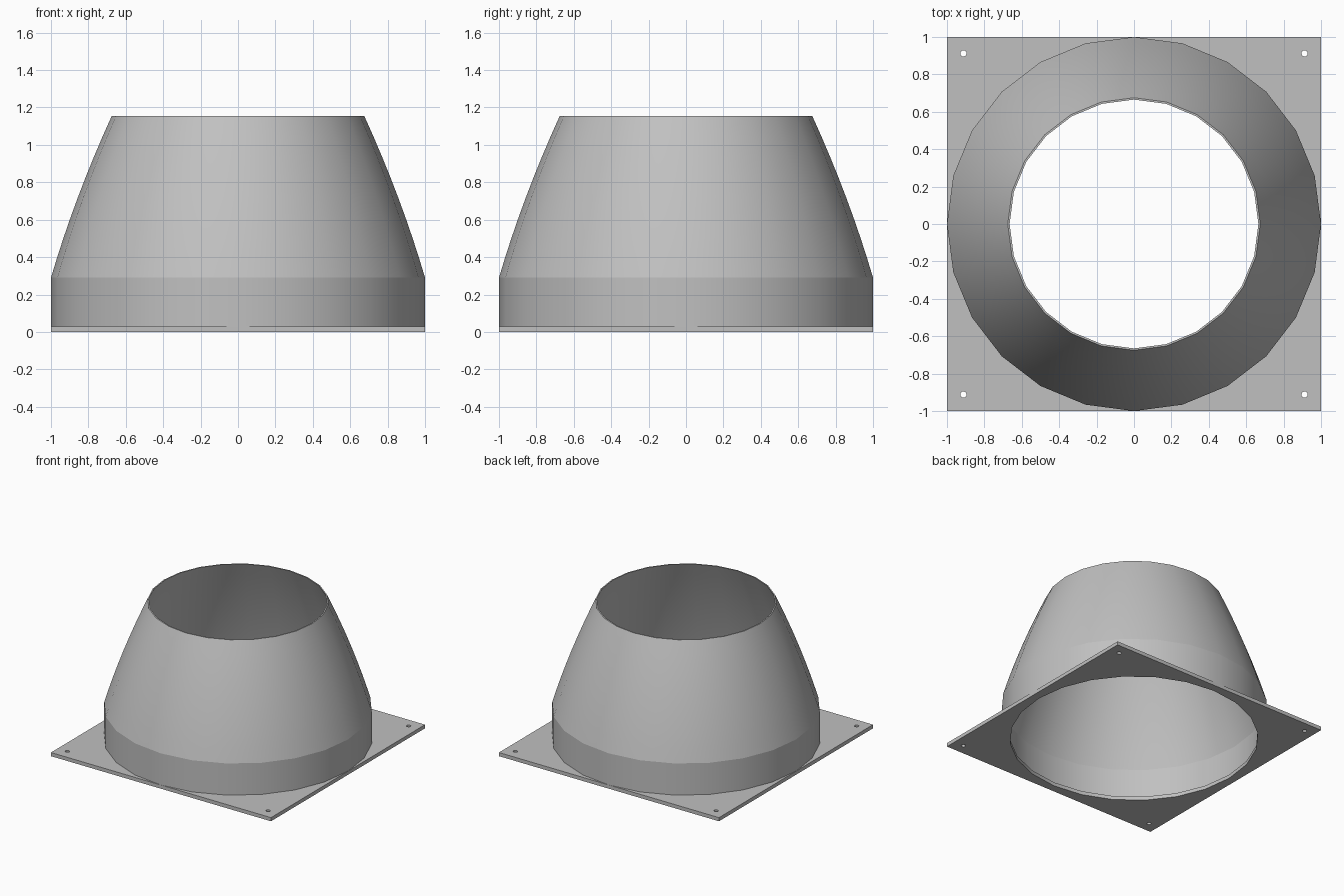
import bpy, bmesh, math

SIDES = 24
PLATE_TOP, COLLAR_TOP, TOP = 0.03, 0.29, 1.155
R_BASE, R_TOP = 1.0, 0.675
HOLE_R, BOLT_R, BOLT_POS = 0.935, 0.017, 0.912

cube = bpy.data.objects.get("Cube")
if cube:
    bpy.data.objects.remove(cube, do_unlink=True)

grey = bpy.data.materials.new("light_grey_metal")
grey.use_nodes = True
COLOUR = (0.53, 0.53, 0.53, 1)
grey.diffuse_color = COLOUR
grey.node_tree.nodes["Principled BSDF"].inputs["Base Color"].default_value = COLOUR


def finish(name, bm, angle):
    bmesh.ops.recalc_face_normals(bm, faces=bm.faces)
    mesh = bpy.data.meshes.new(name)
    bm.to_mesh(mesh)
    bm.free()
    mesh.materials.append(grey)
    ob = bpy.data.objects.new(name, mesh)
    bpy.context.collection.objects.link(ob)
    bpy.ops.object.select_all(action='DESELECT')
    ob.select_set(True)
    bpy.context.view_layer.objects.active = ob
    bpy.ops.object.shade_smooth_by_angle(angle=math.radians(angle))


def ring(bm, r, z, n=SIDES, cx=0, cy=0):
    return [bm.verts.new((cx + r * math.cos(2 * math.pi * i / n),
                          cy + r * math.sin(2 * math.pi * i / n), z)) for i in range(n)]


def shell(name, outline, angle):
    """Revolve a closed outline of (radius, height) points."""
    bm = bmesh.new()
    rings = [ring(bm, r, z) for r, z in outline]
    for a, b in zip(rings, rings[1:] + rings[:1]):
        for i in range(SIDES):
            j = (i + 1) % SIDES
            bm.faces.new((a[i], a[j], b[j], b[i]))
    finish(name, bm, angle)


# Square flange with the large opening and four bolt holes
bm = bmesh.new()
loops = [[bm.verts.new((x, y, 0)) for x, y in ((-1, -1), (1, -1), (1, 1), (-1, 1))],
         ring(bm, HOLE_R, 0)]
for sx in (-1, 1):
    for sy in (-1, 1):
        loops.append(ring(bm, BOLT_R, 0, 12, sx * BOLT_POS, sy * BOLT_POS))
edges = [bm.edges.new((l[i], l[(i + 1) % len(l)])) for l in loops for i in range(len(l))]
bmesh.ops.triangle_fill(bm, edges=edges, use_beauty=True, normal=(0, 0, 1))
extruded = bmesh.ops.extrude_face_region(bm, geom=bm.faces[:], use_keep_orig=True)
for v in extruded["geom"]:
    if isinstance(v, bmesh.types.BMVert):
        v.co.z = PLATE_TOP
finish("base_flange", bm, 20)

# Straight collar standing on the flange
WALL = 0.015
shell("collar", [(R_BASE, PLATE_TOP), (R_BASE, COLLAR_TOP),
                 (R_BASE - WALL, COLLAR_TOP), (R_BASE - WALL, PLATE_TOP)], 25)

# Gently bulging tapered hood, open at the top
STEPS = 8
outer = []
for i in range(STEPS + 1):
    t = i / STEPS
    r = R_BASE + (R_TOP - R_BASE) * t + 0.07 * t * (1 - t)
    outer.append((r, COLLAR_TOP + (TOP - COLLAR_TOP) * t))
inner = [(r - WALL + 0.005 * i / STEPS, z) for i, (r, z) in enumerate(outer)]
shell("tapered_hood", outer + inner[::-1], 25)
